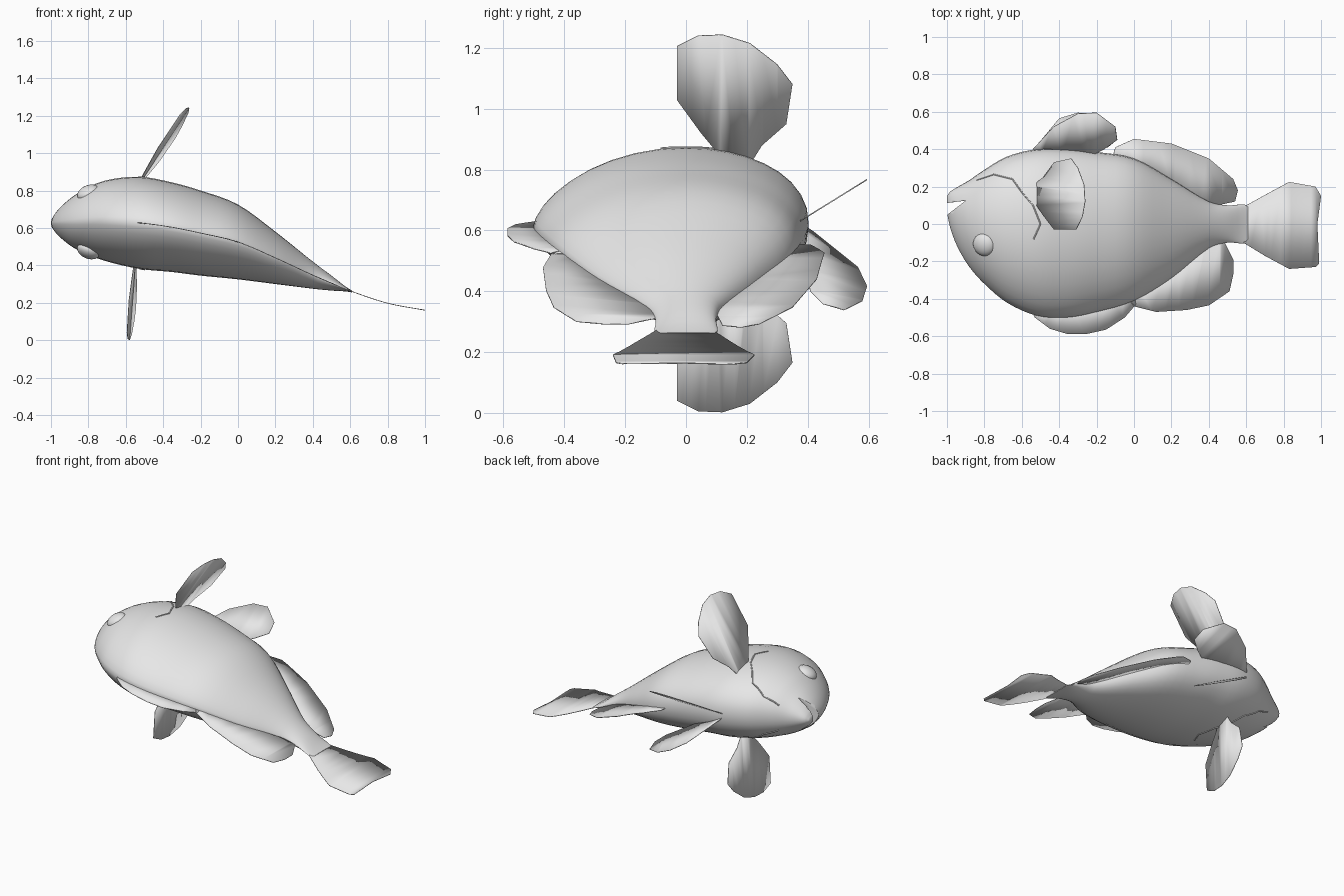
import bpy
import bmesh
import math
from mathutils import Vector

default_cube = bpy.data.objects.get("Cube")
if default_cube:
    bpy.data.objects.remove(default_cube, do_unlink=True)

grey = bpy.data.materials.new("light grey")
grey.use_nodes = True
colour = (0.8, 0.8, 0.8, 1)
grey.diffuse_color = colour
grey.node_tree.nodes["Principled BSDF"].inputs["Base Color"].default_value = colour

# Body stations: x, back edge y, belly edge y, upper z, lower z
STATIONS = [
    (-1, .06, .15, .64, .61),
    (-.98, -.03, .175, .675, .58),
    (-.94, -.13, .2, .72, .54),
    (-.88, -.23, .235, .77, .495),
    (-.8, -.32, .29, .82, .455),
    (-.68, -.42, .36, .86, .415),
    (-.52, -.49, .4, .873, .38),
    (-.36, -.5, .4, .845, .365),
    (-.2, -.47, .385, .8, .345),
    (0, -.41, .35, .725, .325),
    (.2, -.29, .24, .58, .3),
    (.4, -.13, .12, .42, .275),
    (.5, -.1, .1, .345, .265),
    (.61, -.1, .1, .265, .255),
    (.8, 0, 0, .2, .195),
    (1, 0, 0, .165, .155),
]


def slope(i, k):
    a, b = STATIONS[max(i - 1, 0)], STATIONS[min(i + 1, len(STATIONS) - 1)]
    return (b[k] - a[k]) / (b[0] - a[0])


def section(x):
    """Smoothly interpolated back, belly, centre y, centre z and half thickness."""
    x = min(max(x, STATIONS[0][0]), STATIONS[-1][0])
    i = max(n for n in range(len(STATIONS) - 1) if STATIONS[n][0] <= x)
    a, b = STATIONS[i], STATIONS[i + 1]
    width = b[0] - a[0]
    t = (x - a[0]) / width
    smooth = t * t * (3 - 2 * t)
    values = []
    for k in range(1, len(a)):
        bend = slope(i, k) * t * (1 - t) ** 2 - slope(i + 1, k) * t * t * (1 - t)
        values.append(a[k] + (b[k] - a[k]) * smooth + bend * width)
    back, belly, top, bottom = values
    centre = back + .55 * (belly - back)
    return back, belly, centre, (top + bottom) / 2, max((top - bottom) / 2, .003)


def middle(x):
    return section(x)[3]


def bulge(u):
    """Thickness across the body: the back is keeled, the belly is fuller."""
    return max(1 - u * u, 0) ** (.45 if u > 0 else .65)


def skin(x, y, side):
    back, belly, centre, mid, half = section(x)
    u = (y - centre) / (belly - centre if y > centre else centre - back)
    return Vector((x, y, mid + side * half * bulge(u)))


def add_object(name, bm, angle=40):
    bmesh.ops.recalc_face_normals(bm, faces=bm.faces)
    mesh = bpy.data.meshes.new(name)
    bm.to_mesh(mesh)
    bm.free()
    mesh.materials.append(grey)
    mesh.shade_smooth()
    mesh.set_sharp_from_angle(angle=math.radians(angle))
    obj = bpy.data.objects.new(name, mesh)
    bpy.context.collection.objects.link(obj)
    return obj


# Lofted body
bm = bmesh.new()
rings = []
SIDES, STEPS = 36, 4
xs = []
for a, b in zip(STATIONS[:13], STATIONS[1:14]):
    xs += [a[0] + (b[0] - a[0]) * s / STEPS for s in range(STEPS)]
xs.append(STATIONS[13][0])
for x in xs:
    back, belly, centre, mid, half = section(x)
    ring = []
    for n in range(SIDES):
        t = math.tau * n / SIDES
        u = math.cos(t)
        y = centre + u * (belly - centre if u > 0 else centre - back)
        side = math.copysign(1, math.sin(t))
        h = 0 if n in (0, SIDES // 2) else bulge(u)
        ring.append(bm.verts.new((x, y, mid + side * half * h)))
    rings.append(ring)
for r, s in zip(rings, rings[1:]):
    for n in range(SIDES):
        m = (n + 1) % SIDES
        bm.faces.new((r[n], r[m], s[m], s[n]))
bm.faces.new(rings[0])
bm.faces.new(rings[-1])
body = add_object("body", bm, 50)

# Wedge that cuts the open mouth
bm = bmesh.new()
wedge = [(-1.05, .01), (-.9, .125), (-1.05, .105)]
face = bm.faces.new([bm.verts.new((x, y, .4)) for x, y in wedge])
extruded = bmesh.ops.extrude_face_region(bm, geom=[face])["geom"]
moved = [v for v in extruded if isinstance(v, bmesh.types.BMVert)]
bmesh.ops.translate(bm, verts=moved, vec=(0, 0, .5))
cutter = add_object("mouth_cutter", bm)
cutter.hide_render = True
cut = body.modifiers.new("mouth", "BOOLEAN")
cut.operation = "DIFFERENCE"
cut.object = cutter
bpy.context.view_layer.objects.active = body
bpy.ops.object.modifier_apply(modifier=cut.name)
bpy.data.objects.remove(cutter, do_unlink=True)


def fin(name, outline, place):
    """Thin sheet cut into strips, then bent into position by place(u, v)."""
    bm = bmesh.new()
    bm.faces.new([bm.verts.new((u, v, 0)) for u, v in outline])
    low = min(p[0] for p in outline)
    high = max(p[0] for p in outline)
    for n in range(1, 8):
        bmesh.ops.bisect_plane(bm, geom=bm.verts[:] + bm.edges[:] + bm.faces[:],
                               plane_co=(low + (high - low) * n / 8, 0, 0),
                               plane_no=(1, 0, 0))
    for v in bm.verts:
        v.co = place(v.co.x, v.co.y)
    obj = add_object(name, bm)
    sheet = obj.modifiers.new("thickness", "SOLIDIFY")
    sheet.thickness = .004
    sheet.offset = 0


def on_midplane(x, y):
    return Vector((x, y, middle(x)))


# Fins in the body's middle plane
fin("tail_fin", [(.57, .09), (.61, .105), (.7, .155), (.83, .225), (.97, .2), (1, .15),
                 (.98, 0), (.99, -.21), (.97, -.23), (.83, -.24), (.7, -.17),
                 (.61, -.115), (.57, -.09)], on_midplane)
fin("front_back_fin", [(-.55, -.46), (-.53, -.5), (-.45, -.56), (-.36, -.587),
                       (-.25, -.587), (-.15, -.565), (-.05, -.5), (.01, -.43),
                       (0, -.36)], on_midplane)
fin("rear_back_fin", [(-.05, -.38), (0, -.44), (.12, -.47), (.28, -.46), (.4, -.435),
                      (.51, -.36), (.53, -.27), (.53, -.19), (.49, -.11), (.47, -.07),
                      (.38, -.1), (.2, -.24)], on_midplane)
fin("rear_belly_fin", [(-.12, .34), (-.1, .41), (0, .455), (.2, .43), (.4, .35),
                       (.53, .24), (.555, .18), (.54, .12), (.47, .105), (.43, .08),
                       (.36, .1), (.2, .2)], on_midplane)

# Pair of belly fins
fin("upper_belly_fin", [(-.56, .36), (-.54, .4), (-.43, .52), (-.3, .59), (-.2, .595),
                        (-.1, .52), (-.09, .45), (-.16, .4), (-.24, .36)],
    lambda x, y: Vector((x, y, .64 + .62 * (y - .39))))
fin("lower_belly_fin", [(-.55, .37), (-.52, .42), (-.4, .565), (-.3, .595), (-.2, .58),
                        (-.1, .52), (-.09, .45), (-.14, .41), (-.35, .37)],
    lambda x, y: Vector((x, y, .58 - .52 * (x + .5) - .37 * (y - .43))))

# Pair of side fins share one outline in y and z
side_outline = [(.12, .8), (.1, .86), (.05, .92), (-.03, 1.03), (-.03, 1.205), (.04, 1.24),
                (.12, 1.243), (.21, 1.215), (.3, 1.145), (.35, 1.08), (.33, .95),
                (.25, .88), (.2, .8)]
fin("upper_side_fin", side_outline,
    lambda y, z: Vector((-.53 + .67 * (z - .84) + .15 * (y - .13), y, z)))
fin("lower_side_fin", side_outline,
    lambda y, z: Vector((-.555 - .06 * (z - .84) + .1 * (y - .13), y, 1.245 - z)))

# Eyes and raised gill edges on both sides
gill_path = [(-.84, .235), (-.75, .265), (-.65, .24), (-.6, .17), (-.54, .1),
             (-.5, 0), (-.55, -.11)]
for label, side in (("upper", 1), ("lower", -1)):
    bpy.ops.mesh.primitive_uv_sphere_add(segments=24, ring_count=14, radius=.063,
                                         location=(-.8, -.11, .632 + side * .155),
                                         rotation=(side * .25, -side * .4, 0))
    eye = bpy.context.object
    eye.name = label + "_eye"
    eye.scale.z = .62
    eye.data.materials.append(grey)
    bpy.ops.object.shade_smooth()

    curve = bpy.data.curves.new(label + "_gill_edge", "CURVE")
    curve.dimensions = "3D"
    curve.bevel_depth = .004
    curve.bevel_resolution = 1
    spline = curve.splines.new("POLY")
    points = []
    for (xa, ya), (xb, yb) in zip(gill_path, gill_path[1:]):
        points += [skin(xa + (xb - xa) * s / 4, ya + (yb - ya) * s / 4, side)
                   for s in range(4)]
    spline.points.add(len(points) - 1)
    for point, co in zip(spline.points, points):
        point.co = (*co, 1)
    curve.materials.append(grey)
    gill = bpy.data.objects.new(curve.name, curve)
    bpy.context.collection.objects.link(gill)
